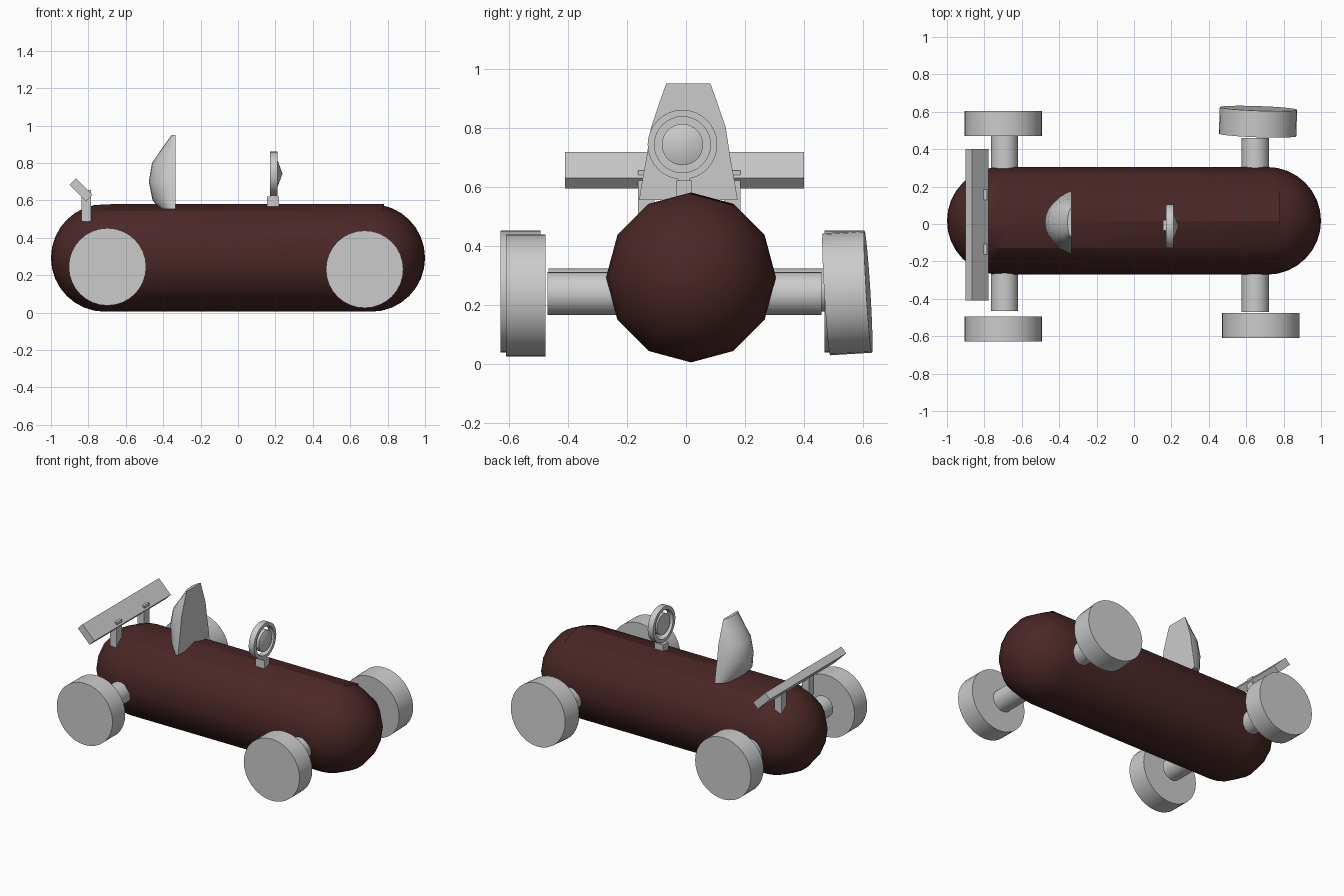
import bpy, bmesh
from math import sin, cos, pi, radians
from mathutils import Vector

cube = bpy.data.objects.get("Cube")
if cube:
    bpy.data.objects.remove(cube, do_unlink=True)


def material(name, color):
    m = bpy.data.materials.new(name)
    m.use_nodes = True
    m.diffuse_color = color
    m.node_tree.nodes["Principled BSDF"].inputs["Base Color"].default_value = color
    return m


maroon = material("dark maroon", (0.07, 0.02, 0.02, 1))
grey = material("light grey", (0.6, 0.6, 0.6, 1))


def finish(obj, name, mat, angle=None):
    obj.name = obj.data.name = name
    obj.data.materials.append(mat)
    if angle:
        bpy.ops.object.select_all(action="DESELECT")
        obj.select_set(True)
        bpy.context.view_layer.objects.active = obj
        bpy.ops.object.shade_smooth_by_angle(angle=radians(angle))
    return obj


def mesh_object(name, bm, mat, angle=None):
    bmesh.ops.recalc_face_normals(bm, faces=bm.faces)
    mesh = bpy.data.meshes.new(name)
    bm.to_mesh(mesh)
    bm.free()
    obj = bpy.data.objects.new(name, mesh)
    bpy.context.collection.objects.link(obj)
    return finish(obj, name, mat, angle)


def box(name, loc, size, tilt=0):
    bpy.ops.mesh.primitive_cube_add(size=1, location=loc, rotation=(0, tilt, 0))
    obj = bpy.context.object
    obj.scale = size
    return finish(obj, name, grey)


def cylinder(name, loc, radius, depth, lean=0, steer=0):
    # axis along y, optionally leaning and steered
    bpy.ops.mesh.primitive_cylinder_add(vertices=32, radius=radius, depth=depth, location=loc,
                                        rotation=(pi / 2 + lean, 0, steer))
    return finish(bpy.context.object, name, grey, 40)


def lathe_x(name, profile, centre, sides, mat, angle, closed=False, edit=None):
    # spin (x, radius) points around an x axis; zero radius makes a pole
    bm = bmesh.new()
    rings = []
    for x, r in profile:
        count = sides if r > 1e-5 else 1
        rings.append([bm.verts.new(Vector(centre) + Vector((x, r * sin(2 * pi * k / sides),
                      r * cos(2 * pi * k / sides)))) for k in range(count)])
    pairs = list(zip(rings, rings[1:]))
    if closed:
        pairs.append((rings[-1], rings[0]))
    for a, b in pairs:
        for k in range(sides):
            n = (k + 1) % sides
            quad = [a[k % len(a)], a[n % len(a)], b[n % len(b)], b[k % len(b)]]
            bm.faces.new(list(dict.fromkeys(quad)))
    if edit:
        edit(rings)
    return mesh_object(name, bm, mat, angle)


# Capsule body, with its top seam corners pulled forward
R, HALF, STEPS = 0.288, 0.712, 8
cap = [(HALF + R * sin(pi / 2 * i / STEPS), R * cos(pi / 2 * i / STEPS)) for i in range(STEPS + 1)]
capsule = [(-x, r) for x, r in reversed(cap)] + cap


def pull_seam(rings):
    rings[STEPS][0].co.x += 0.06
    rings[STEPS + 1][0].co.x += 0.068
    rings[STEPS + 1][1].co.x += 0.068


lathe_x("body", capsule, (0, 0.017, 0.293), 12, maroon, 29.95, edit=pull_seam)

# Axles and wheels
cylinder("front_axle", (0.648, -0.005, 0.238), 0.073, 0.93)
cylinder("rear_axle", (-0.692, 0.002, 0.25), 0.073, 0.935)
cylinder("front_left_wheel", (0.663, 0.547, 0.24), 0.207, 0.142, radians(3.5), radians(-2))
cylinder("front_right_wheel", (0.677, -0.543, 0.232), 0.207, 0.135)
cylinder("rear_left_wheel", (-0.698, 0.537, 0.245), 0.207, 0.135)
cylinder("rear_right_wheel", (-0.698, -0.561, 0.245), 0.207, 0.135)

# Rear spoiler on two posts
box("spoiler_board", (-0.84, -0.005, 0.657), (0.125, 0.81, 0.05), pi / 4)
for side, y in (("left", 0.157), ("right", -0.135)):
    box(side + "_spoiler_post", (-0.812, y, 0.572), (0.05, 0.055, 0.168))

# Seat: flat front, rounded back, stacked half sections (height, half width, depth)
sections = [(0.555, 0.167, 0.08), (0.6, 0.16, 0.122), (0.7, 0.142, 0.142),
            (0.8, 0.127, 0.125), (0.88, 0.1, 0.07), (0.95, 0.075, 0.02)]
bm = bmesh.new()
N = 12
layers = [[bm.verts.new((-0.335 - d * sin(pi * k / N), 0.008 + w * cos(pi * k / N), z))
           for k in range(N + 1)] for z, w, d in sections]
for a, b in zip(layers, layers[1:]):
    for k in range(N):
        bm.faces.new((a[k], a[k + 1], b[k + 1], b[k]))
    bm.faces.new((a[N], a[0], b[0], b[N]))
bm.faces.new(layers[0])
bm.faces.new(layers[-1])
mesh_object("seat", bm, grey, 40)

# Steering wheel: rim, pointed hub, stem and base
hub_centre = (0, -0.012, 0.743)
lathe_x("steering_rim", [(0.17, 0.118), (0.21, 0.118), (0.21, 0.095), (0.17, 0.095)],
        hub_centre, 32, grey, 40, closed=True)
lathe_x("steering_hub", [(0.175, 0), (0.175, 0.07), (0.212, 0.07), (0.238, 0)],
        hub_centre, 32, grey, 30)
box("steering_stem", (0.192, -0.007, 0.62), (0.035, 0.04, 0.05))
box("steering_base", (0.188, -0.007, 0.594), (0.065, 0.055, 0.055))
